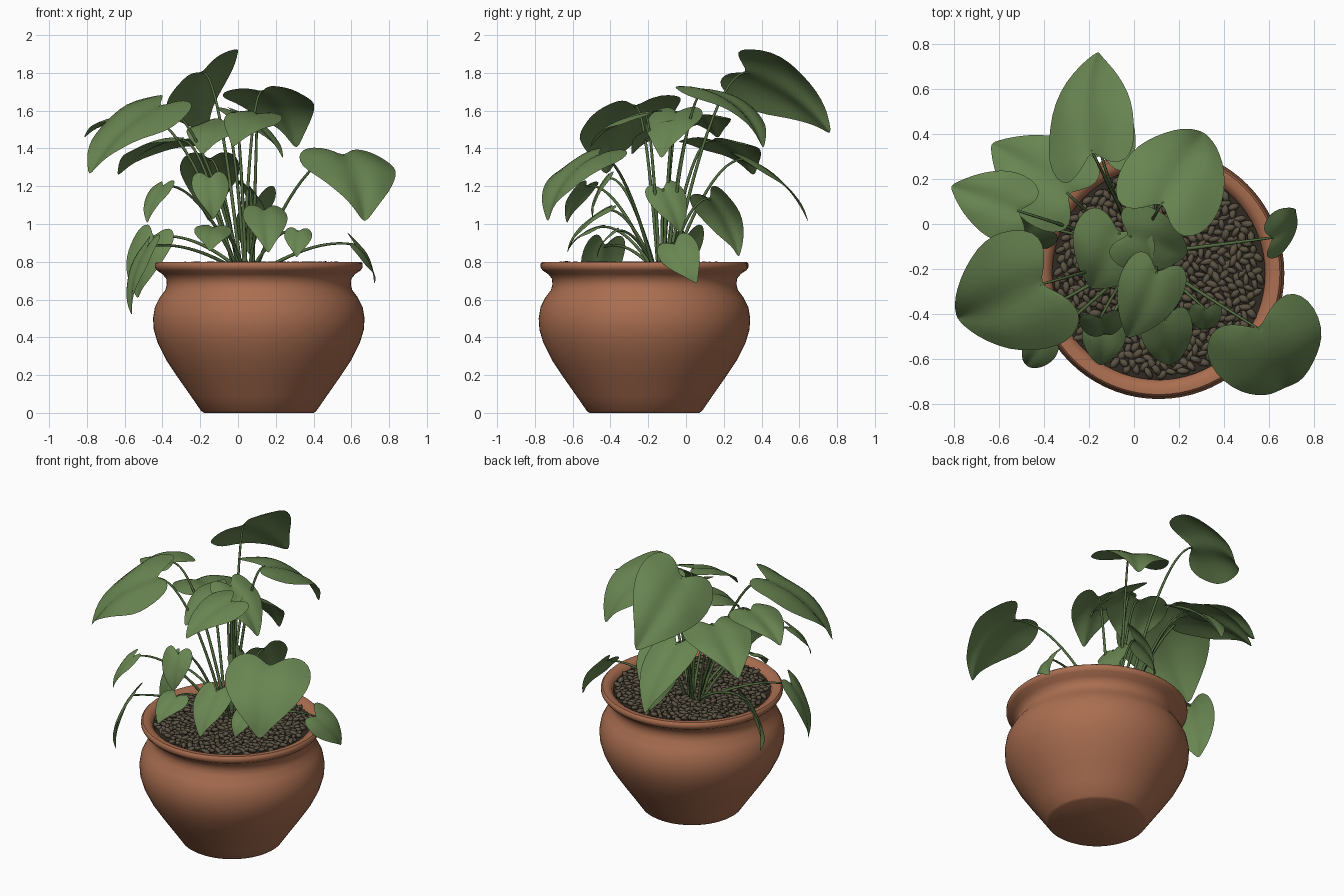
import bpy, bmesh, math, random
from mathutils import Vector, Matrix

random.seed(4)
cube = bpy.data.objects.get("Cube")
if cube:
    bpy.data.objects.remove(cube, do_unlink=True)


def material(name, rgb):
    m = bpy.data.materials.new(name)
    m.use_nodes = True
    m.diffuse_color = (*rgb, 1)
    bsdf = next(n for n in m.node_tree.nodes if n.type == 'BSDF_PRINCIPLED')
    bsdf.inputs["Base Color"].default_value = (*rgb, 1)
    bsdf.inputs["Roughness"].default_value = 0.8
    return m


terracotta = material("terracotta", (0.40, 0.155, 0.08))
leaf_green = material("leaf green", (0.14, 0.235, 0.083))
stem_green = material("stem green", (0.085, 0.15, 0.05))
pebble_brown = material("pebble brown", (0.105, 0.085, 0.056))
soil_brown = material("dark soil", (0.03, 0.024, 0.016))

POT = Vector((0.11, -0.22, 0))


def mesh_object(name, bm, mat, angle=45):
    me = bpy.data.meshes.new(name)
    bm.to_mesh(me)
    bm.free()
    ob = bpy.data.objects.new(name, me)
    me.materials.append(mat)
    bpy.context.collection.objects.link(ob)
    bpy.ops.object.select_all(action='DESELECT')
    ob.select_set(True)
    bpy.context.view_layer.objects.active = ob
    bpy.ops.object.shade_smooth_by_angle(angle=math.radians(angle))
    return ob


def lathe(name, profile, mat):
    bm = bmesh.new()
    vs = [bm.verts.new((r, 0, z)) for r, z in profile]
    es = [bm.edges.new(p) for p in zip(vs, vs[1:])]
    bmesh.ops.spin(bm, geom=vs + es, cent=(0, 0, 0), axis=(0, 0, 1),
                   angle=math.tau, steps=72, use_duplicate=False)
    bmesh.ops.remove_doubles(bm, verts=bm.verts, dist=1e-4)
    bmesh.ops.recalc_face_normals(bm, faces=bm.faces)
    bmesh.ops.translate(bm, verts=bm.verts, vec=POT)
    return mesh_object(name, bm, mat)


# Pot: lathed wall with a flared, rounded rim
lathe("pot", [(0, 0), (0.29, 0), (0.305, 0.01), (0.36, 0.09), (0.43, 0.19), (0.49, 0.28),
              (0.535, 0.37), (0.556, 0.44), (0.56, 0.5), (0.55, 0.56), (0.525, 0.61),
              (0.495, 0.65), (0.487, 0.68), (0.49, 0.71), (0.51, 0.735), (0.54, 0.755),
              (0.55, 0.77), (0.55, 0.79), (0.54, 0.8), (0.51, 0.8), (0.485, 0.785),
              (0.47, 0.75), (0.46, 0.7), (0, 0.7)], terracotta)

# Soil with a bed of flattened pebbles
lathe("soil", [(0, 0.77), (0.475, 0.77)], soil_brown)
bm = bmesh.new()
COUNT = 560
for i in range(COUNT):
    r = 0.455 * math.sqrt((i + 0.5) / COUNT)
    a = i * 2.39996
    place = Matrix.Translation(POT + Vector((r * math.cos(a), r * math.sin(a), random.uniform(0.772, 0.788))))
    spin = Matrix.Rotation(random.uniform(0, math.pi), 4, 'Z')
    tilt = Matrix.Rotation(random.uniform(-0.4, 0.4), 4, 'Y')
    size = Matrix.Diagonal((random.uniform(0.026, 0.036), random.uniform(0.014, 0.02), 0.015, 1))
    bmesh.ops.create_icosphere(bm, subdivisions=1, radius=1, matrix=place @ spin @ tilt @ size)
mesh_object("pebbles", bm, pebble_brown, 60)

# Half outline of a heart-shaped leaf: (midrib position, outline position, half width)
HEART = [(0, 0, 0), (0, -0.1, 0.09), (0.01, -0.18, 0.2), (0.03, -0.19, 0.33), (0.09, -0.1, 0.44),
         (0.2, 0.07, 0.5), (0.34, 0.27, 0.49), (0.5, 0.46, 0.41), (0.66, 0.64, 0.3),
         (0.81, 0.8, 0.17), (0.92, 0.92, 0.07), (1, 1, 0)]
STEPS = 4


def leaf(name, base, tip, side, width, arch=0.1, cup=0.1):
    """Arched heart blade running from the notch (base) to the tip."""
    base, tip, side = Vector(base), Vector(tip), Vector(side)
    along = tip - base
    length = along.length
    d = along.normalized()
    s = (side - d * side.dot(d)).normalized()
    n = s.cross(d)
    if n.z < 0:
        n, s = -n, -s
    wave = random.uniform(0, 6)

    def point(u, v):
        h = arch * length * 4 * u * (1 - u) - cup * width * (2 * v) ** 2
        h += 0.025 * width * math.sin(9 * u + 5 * v + wave) * abs(2 * v)
        h += 0.06 * width * min(abs(v) * 6, 1)          # midrib crease
        return base + d * (u * length) + s * (v * width) + n * h

    bm = bmesh.new()
    for sign in (-1, 1):
        rows = [[bm.verts.new(point(m + (u - m) * k / STEPS, sign * w * k / STEPS))
                 for k in range(STEPS + 1)] for m, u, w in HEART]
        for a, b in zip(rows, rows[1:]):
            for k in range(STEPS):
                quad = (a[k], a[k + 1], b[k + 1], b[k])
                bm.faces.new(quad if sign < 0 else quad[::-1])
    bmesh.ops.remove_doubles(bm, verts=bm.verts, dist=1e-4)
    bmesh.ops.dissolve_degenerate(bm, edges=bm.edges, dist=1e-5)
    bmesh.ops.recalc_face_normals(bm, faces=bm.faces)
    ob = mesh_object(name + "_leaf", bm, leaf_green, 80)
    sub = ob.modifiers.new("smooth", 'SUBSURF')
    sub.levels = sub.render_levels = 1
    stem(name + "_stem", base)


def stem(name, end):
    """Thin stalk that rises from the soil and arches out to the leaf notch."""
    out = Vector((end.x - 0.05, end.y + 0.13, 0))
    start = Vector((0.05, -0.13, 0.76)) + out * 0.12
    start.x += random.uniform(-0.03, 0.03)
    mid = start + out * 0.5
    mid.z = end.z + 0.04
    cu = bpy.data.curves.new(name, 'CURVE')
    cu.dimensions = '3D'
    cu.bevel_depth = 0.009
    cu.bevel_resolution = 2
    sp = cu.splines.new('POLY')
    N = 14
    sp.points.add(N)
    for i, p in enumerate(sp.points):
        t = i / N
        p.co = (*(start * (1 - t) ** 2 + mid * 2 * t * (1 - t) + end * t * t), 1)
        p.radius = 1.1 - 0.5 * t
    sp.use_smooth = True
    cu.materials.append(stem_green)
    bpy.context.collection.objects.link(bpy.data.objects.new(name, cu))


# Tall leaves
leaf("right_high", (-0.42, -0.27, 1.62), (-0.79, -0.42, 1.25), (-0.27, 0.51, 0.1), 0.58)
leaf("back_high", (-0.19, 0.33, 1.8), (-0.16, 0.77, 1.47), (0.34, 0.04, 0.33), 0.5)
leaf("back_center", (0.13, 0.1, 1.7), (0.31, 0.41, 1.39), (0.42, -0.2, 0), 0.48, 0.15)
leaf("front_left", (0.56, -0.47, 1.36), (0.67, -0.73, 1.0), (0.48, 0.2, -0.03), 0.53, 0.15)
leaf("back_right", (-0.3, 0.14, 1.44), (-0.64, 0.36, 1.25), (0.26, 0.36, 0), 0.42)
leaf("back_drooping", (-0.15, 0.32, 1.34), (-0.15, 0.65, 1.0), (1, 0, 0), 0.32)
leaf("right_outer", (-0.52, 0.06, 1.57), (-0.82, 0.17, 1.45), (0.3, 0.9, 0), 0.32)

# Middle leaves
leaf("front_center", (0.1, -0.22, 1.58), (-0.03, -0.51, 1.4), (0.8, -0.35, -0.15), 0.3)
leaf("center", (-0.02, -0.05, 1.59), (0.24, -0.13, 1.34), (0.2, 0.9, 0.1), 0.3)
leaf("center_right", (-0.07, -0.04, 1.54), (-0.19, -0.29, 1.36), (0.8, -0.45, 0), 0.38)
leaf("front_heart", (-0.15, -0.42, 1.24), (-0.13, -0.49, 1.02), (1, 0.1, 0), 0.2)
leaf("front_right_small", (-0.4, -0.53, 1.2), (-0.48, -0.63, 1.0), (0.6, -0.6, 0), 0.16)

# Low leaves near and over the rim
leaf("low_front", (0.14, -0.43, 1.07), (0.16, -0.63, 0.84), (1, 0.2, 0.1), 0.24)
leaf("low_front_right", (-0.13, -0.47, 0.98), (-0.15, -0.63, 0.85), (1, 0, 0), 0.2)
leaf("low_front_left", (0.32, -0.38, 0.96), (0.31, -0.47, 0.82), (1, 0, 0), 0.15)
leaf("rim_left", (0.62, -0.06, 0.89), (0.72, 0.06, 0.68), (-0.1, 0.9, 0.4), 0.22)
leaf("rim_front_right", (-0.48, -0.43, 0.88), (-0.56, -0.48, 0.51), (0.35, -0.9, 0), 0.24)
leaf("rim_back_right", (-0.45, 0.0, 0.93), (-0.53, -0.02, 0.6), (0.7, -0.6, 0), 0.28)
leaf("low_back", (0.1, 0.13, 1.13), (0.08, 0.28, 0.82), (0.6, 0.7, 0), 0.28)
leaf("low_center", (0.06, -0.12, 1.18), (0.12, -0.03, 0.95), (-0.3, 0.8, 0), 0.22)
